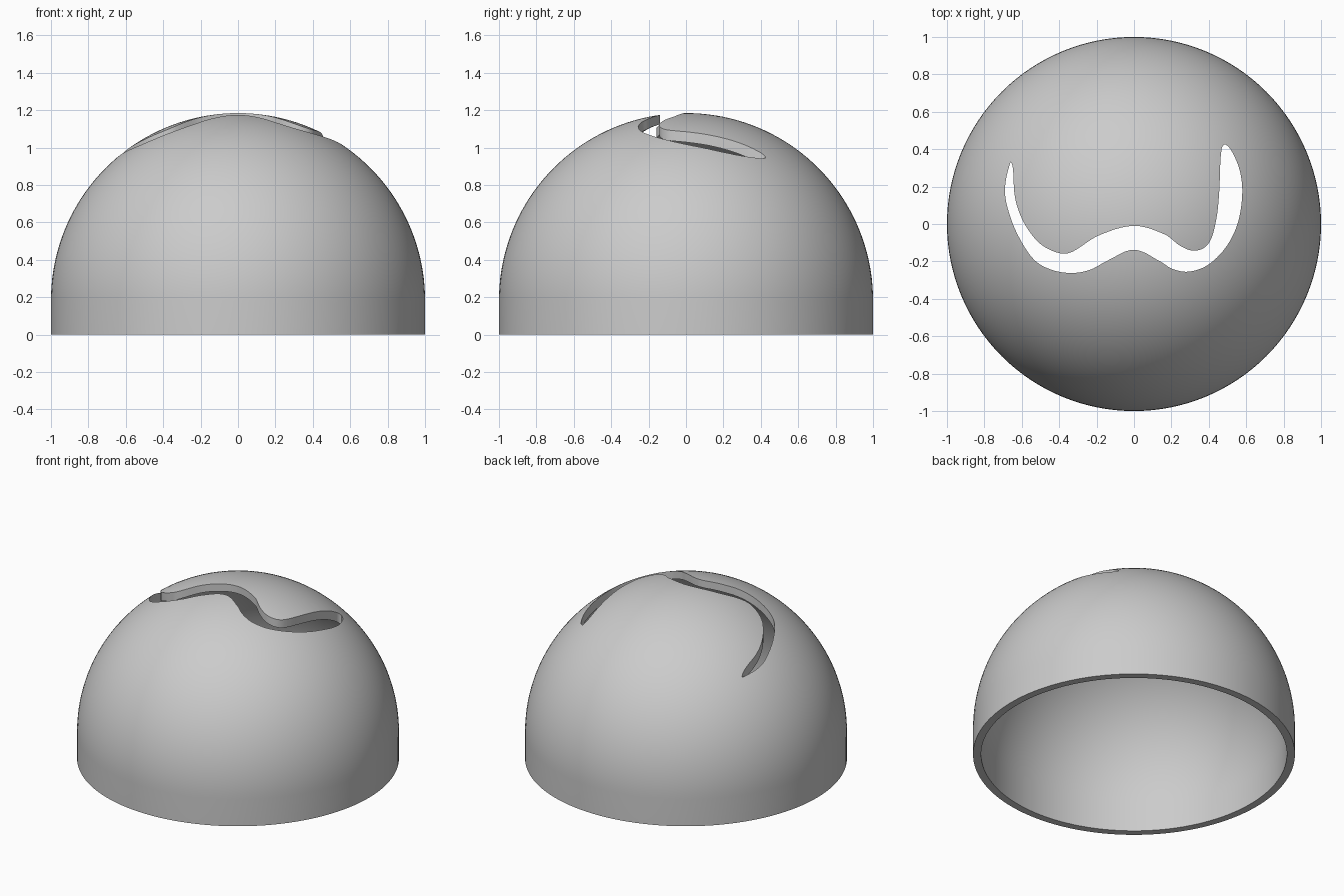
import bpy
import bmesh
from math import sin, cos, pi, radians
from mathutils import Vector

OUTER_RADIUS = 1.0
INNER_RADIUS = 0.95
SPRING_HEIGHT = 0.184   # where the straight skirt turns into the hemisphere
SEGMENTS = 128
RINGS = 40

default_cube = bpy.data.objects.get("Cube")
if default_cube:
    bpy.data.objects.remove(default_cube, do_unlink=True)


def make_material(name, color):
    material = bpy.data.materials.new(name)
    material.use_nodes = True
    material.diffuse_color = color
    material.node_tree.nodes["Principled BSDF"].inputs["Base Color"].default_value = color
    return material


def object_from_bmesh(name, bm):
    bmesh.ops.recalc_face_normals(bm, faces=bm.faces)
    mesh = bpy.data.meshes.new(name)
    bm.to_mesh(mesh)
    bm.free()
    obj = bpy.data.objects.new(name, mesh)
    bpy.context.collection.objects.link(obj)
    return obj


def dome_profile(radius):
    """Half section of a skirt and hemisphere, from the rim to the crown."""
    points = [Vector((radius, 0, 0))]
    for i in range(RINGS + 1):
        angle = pi / 2 * i / RINGS
        points.append(Vector((radius * cos(angle), 0,
                              SPRING_HEIGHT + radius * sin(angle))))
    points[-1].x = 0
    return points


def smooth_loop(points, steps):
    """Closed spline passing through all the points."""
    result = []
    count = len(points)
    for i in range(count):
        before, start, end, after = (Vector(points[(i + k) % count]) for k in (-1, 0, 1, 2))
        # Tangents are limited by the local span so that the tips stay clean
        span = (end - start).length
        tangent_in = (end - before).normalized() * span
        tangent_out = (after - start).normalized() * span
        for step in range(steps):
            t = step / steps
            rise = t * t * (3 - 2 * t)
            result.append(start.lerp(end, rise)
                          + tangent_in * (t * (1 - t) ** 2)
                          - tangent_out * (t * t * (1 - t)))
    return result


# Hollow dome: the wall section revolved around the vertical axis
bm = bmesh.new()
section = dome_profile(OUTER_RADIUS)[::-1] + dome_profile(INNER_RADIUS)
verts = [bm.verts.new(point) for point in section]
edges = [bm.edges.new(pair) for pair in zip(verts, verts[1:])]
bmesh.ops.spin(bm, geom=verts + edges, cent=(0, 0, 0), axis=(0, 0, 1),
               angle=2 * pi, steps=SEGMENTS, use_duplicate=False)
bmesh.ops.remove_doubles(bm, verts=bm.verts, dist=0.0001)
dome = object_from_bmesh("dome_shell", bm)
dome.data.materials.append(make_material("plain grey", (0.6, 0.6, 0.6, 1)))

# Wavy slot outline, front edge from left to right and then back along the rear
front_edge = [(-.66, .33), (-.69, .18), (-.665, .05), (-.61, -.08), (-.53, -.195),
              (-.44, -.245), (-.335, -.262), (-.235, -.245), (-.14, -.195),
              (0, -.138), (.14, -.2), (.205, -.24), (.29, -.255), (.39, -.222),
              (.487, -.13), (.55, -.01), (.577, .13), (.573, .25), (.54, .355)]
rear_edge = [(.49, .425), (.468, .4), (.455, .16), (.44, .025), (.41, -.085),
             (.37, -.13), (.31, -.142), (.245, -.115), (.165, -.056), (0, -.01),
             (-.19, -.062), (-.327, -.147), (-.385, -.158), (-.465, -.13),
             (-.53, -.078), (-.6, .03), (-.637, .147), (-.648, .3)]
bm = bmesh.new()
outline = smooth_loop(front_edge + rear_edge, 6)
base = bm.faces.new([bm.verts.new((p.x, p.y, 0.5)) for p in outline])
extruded = bmesh.ops.extrude_face_region(bm, geom=[base])
bmesh.ops.translate(bm, vec=(0, 0, 1),
                    verts=[v for v in extruded["geom"] if isinstance(v, bmesh.types.BMVert)])
cutter = object_from_bmesh("slot_cutter", bm)
cutter.hide_render = True

# Cut the slot straight down through the wall and keep the result
cut = dome.modifiers.new("wavy_slot", 'BOOLEAN')
cut.operation = 'DIFFERENCE'
cut.solver = 'EXACT'
cut.object = cutter
bpy.ops.object.select_all(action='DESELECT')
dome.select_set(True)
bpy.context.view_layer.objects.active = dome
bpy.ops.object.modifier_apply(modifier=cut.name)
bpy.data.objects.remove(cutter, do_unlink=True)

# Smooth surfaces with crisp rim and slot edges
bpy.ops.object.shade_smooth_by_angle(angle=radians(30))
